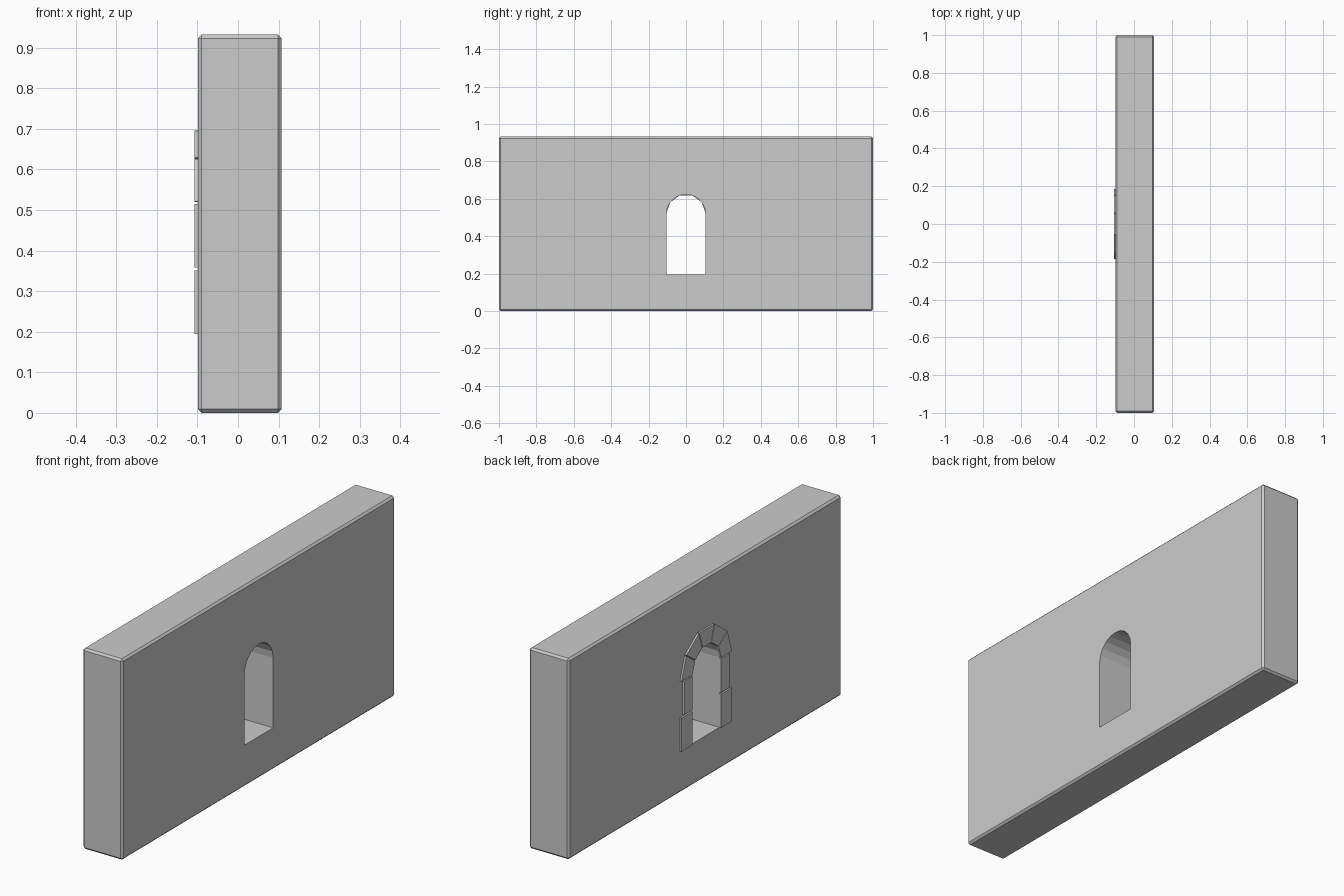
import bpy, bmesh, math

if "Cube" in bpy.data.objects:
    bpy.data.objects.remove(bpy.data.objects["Cube"])

X_BACK, X_FACE, X_STONE = 0.107, -0.0985, -0.107   # wall sides and proud stone face
H = 0.932
R_IN, R_OUT = 0.105, 0.185
SILL, SPRING = 0.195, 0.519


def prism(name, pts, x0, x1):
    """Extrude a (y, z) outline along x."""
    bm = bmesh.new()
    a = [bm.verts.new((x0, y, z)) for y, z in pts]
    b = [bm.verts.new((x1, y, z)) for y, z in pts]
    n = len(pts)
    bm.faces.new(a)
    bm.faces.new(b[::-1])
    for i in range(n):
        bm.faces.new((a[i], b[i], b[(i + 1) % n], a[(i + 1) % n]))
    bmesh.ops.recalc_face_normals(bm, faces=bm.faces)
    me = bpy.data.meshes.new(name)
    bm.to_mesh(me)
    bm.free()
    ob = bpy.data.objects.new(name, me)
    bpy.context.collection.objects.link(ob)
    return ob


def polar(r, deg):
    t = math.radians(deg)
    return (r * math.cos(t), SPRING + r * math.sin(t))


def rect(y0, y1, z0, z1):
    return [(y0, z0), (y1, z0), (y1, z1), (y0, z1)]


# wall slab with chamfered edges
wall = prism("wall", rect(-1, 1, 0, H), X_FACE, X_BACK)
bev = wall.modifiers.new("chamfer", 'BEVEL')
bev.width = 0.009
bev.segments = 1

# arched window opening
arch = [polar(R_IN, i * 18) for i in range(11)]
cutter = prism("window_cutter", [(-R_IN, SILL), (R_IN, SILL)] + arch, -0.3, 0.3)
cutter.hide_render = True
cutter.hide_set(True)
cut = wall.modifiers.new("window", 'BOOLEAN')
cut.operation = 'DIFFERENCE'
cut.solver = 'EXACT'
cut.object = cutter

# jamb stones: wide below, narrow above, on both sides
for side, s in (("left", 1), ("right", -1)):
    for label, width, z0, z1 in (("lower", 0.185, SILL, 0.351),
                                 ("upper", 0.165, 0.358, 0.515)):
        prism(f"jamb_stone_{label}_{side}", rect(s * R_IN, s * width, z0, z1),
              X_STONE, X_FACE + 0.001)

# five arch stones with thin joints
GAP = 0.6
for i in range(5):
    a0, a1 = i * 36 + GAP, (i + 1) * 36 - GAP
    prism(f"arch_stone_{i + 1}",
          [polar(R_IN, a0), polar(R_OUT, a0), polar(R_OUT, a1), polar(R_IN, a1)],
          X_STONE, X_FACE + 0.001)
